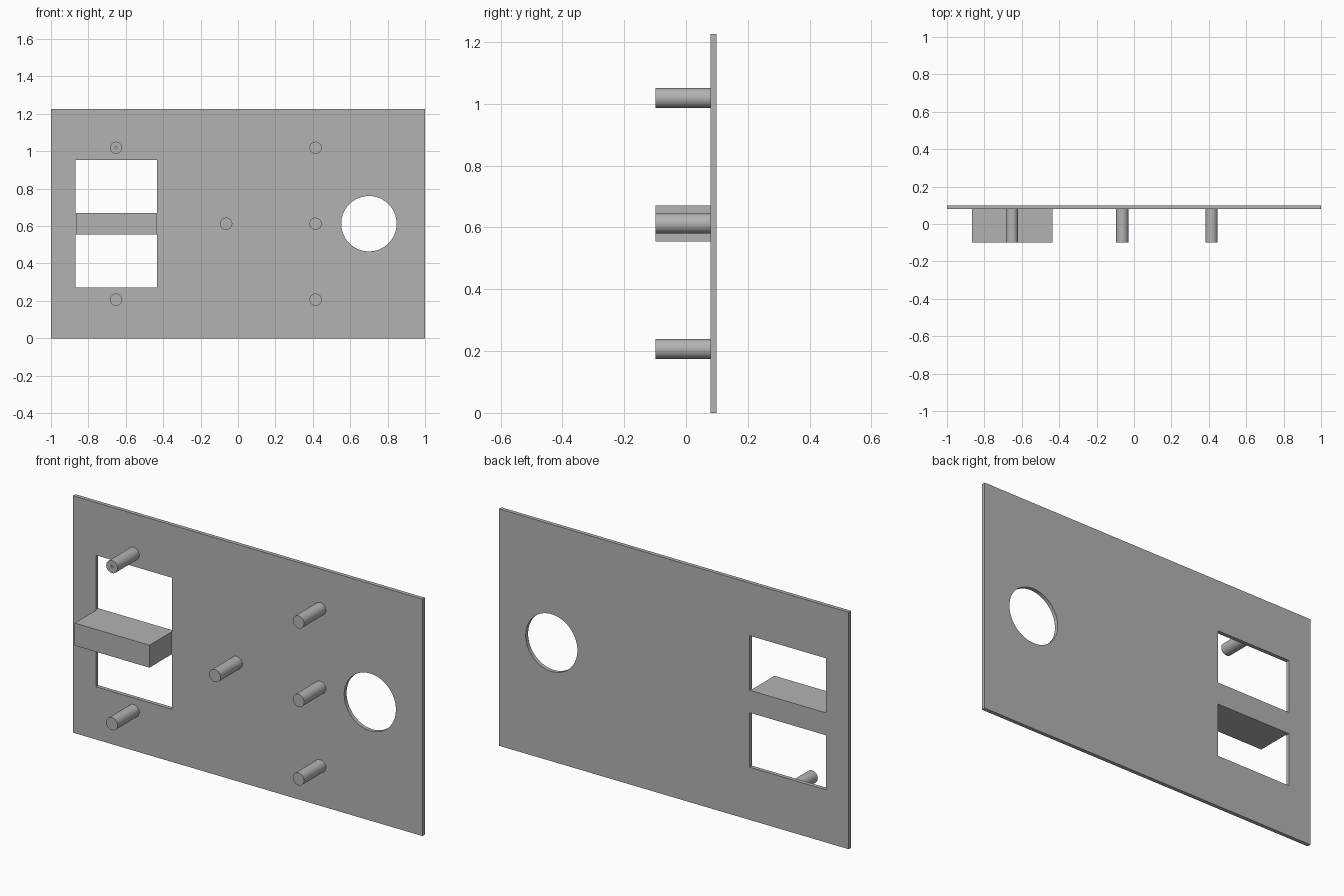
import bpy
import math

cube = bpy.data.objects.get("Cube")
if cube:
    bpy.data.objects.remove(cube, do_unlink=True)

GREY = (0.45, 0.45, 0.45, 1.0)
grey = bpy.data.materials.new("plain_grey")
grey.use_nodes = True
grey.diffuse_color = GREY
grey.node_tree.nodes["Principled BSDF"].inputs["Base Color"].default_value = GREY

FRONT, PLATE, BACK = -0.099, 0.079, 0.099
HEIGHT = 1.225
MID = HEIGHT / 2


def box(name, x, y, z):
    """Box spanning the given (low, high) ranges."""
    spans = (x, y, z)
    bpy.ops.mesh.primitive_cube_add(size=1, location=[sum(s) / 2 for s in spans])
    ob = bpy.context.object
    ob.name = name
    ob.scale = [s[1] - s[0] for s in spans]
    bpy.ops.object.transform_apply(location=False, rotation=False, scale=True)
    ob.data.materials.append(grey)
    return ob


def rod(name, x, z, radius, y, sides=48):
    """Cylinder lying along y."""
    bpy.ops.mesh.primitive_cylinder_add(
        vertices=sides, radius=radius, depth=y[1] - y[0],
        location=(x, sum(y) / 2, z), rotation=(math.pi / 2, 0, 0))
    ob = bpy.context.object
    ob.name = name
    ob.data.materials.append(grey)
    return ob


def cut(target, cutter):
    """Subtract the cutter, then discard it."""
    cutter.hide_render = True
    mod = target.modifiers.new("cut", 'BOOLEAN')
    mod.operation = 'DIFFERENCE'
    mod.solver = 'EXACT'
    mod.object = cutter
    bpy.context.view_layer.objects.active = target
    bpy.ops.object.modifier_apply(modifier=mod.name)
    bpy.data.objects.remove(cutter, do_unlink=True)


def smooth(ob):
    bpy.ops.object.select_all(action='DESELECT')
    ob.select_set(True)
    bpy.context.view_layer.objects.active = ob
    bpy.ops.object.shade_smooth_by_angle(angle=math.radians(30))


# Panel with a round opening and two rectangular windows
panel = box("panel", (-1, 1), (PLATE, BACK), (0, HEIGHT))
through = (PLATE - 0.05, BACK + 0.05)
cut(panel, rod("round_cutter", 0.7, MID, 0.148, through, 96))
for side in (-1, 1):
    z = sorted((MID + side * 0.058, MID + side * 0.34))
    cut(panel, box("window_cutter", (-0.869, -0.433), through, z))
smooth(panel)

# Shelf block between the windows
box("shelf_block", (-0.865, -0.437), (FRONT, PLATE), (MID - 0.058, MID + 0.058))

# Mounting posts
posts = {
    "upper_right_post": (-0.652, 0.406),
    "lower_right_post": (-0.652, -0.406),
    "centre_post": (-0.063, 0),
    "upper_left_post": (0.415, 0.406),
    "middle_left_post": (0.415, 0),
    "lower_left_post": (0.415, -0.406),
}
for name, (x, dz) in posts.items():
    post = rod(name, x, MID + dz, 0.0325, (FRONT, PLATE))
    # Pilot hole in one post only
    if name == "upper_right_post":
        cut(post, rod("pilot_cutter", x, MID + dz, 0.006, (FRONT - 0.05, PLATE - 0.02), 24))
    smooth(post)
